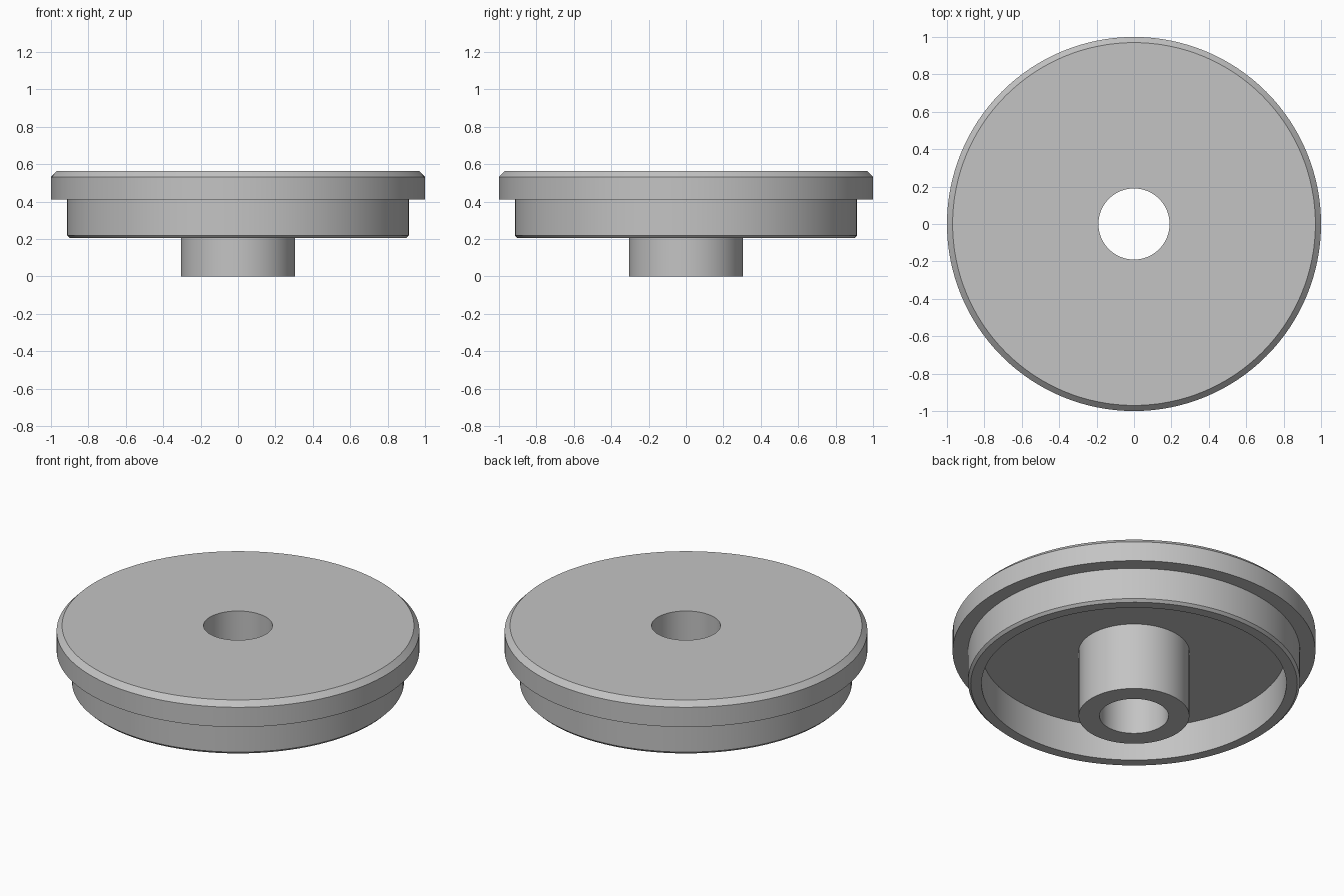
import bpy, bmesh, math

cube = bpy.data.objects.get("Cube")
if cube:
    bpy.data.objects.remove(cube, do_unlink=True)

# Plain grey material
grey = bpy.data.materials.new("plain grey")
grey.use_nodes = True
colour = (0.55, 0.55, 0.55, 1)
grey.diffuse_color = colour
grey.node_tree.nodes["Principled BSDF"].inputs["Base Color"].default_value = colour


def lathe(name, profile, segments=128):
    """Revolve a closed (radius, height) profile around the z axis."""
    bm = bmesh.new()
    verts = [bm.verts.new((r, 0, z)) for r, z in profile]
    edges = [bm.edges.new((v, verts[i - 1])) for i, v in enumerate(verts)]
    bmesh.ops.spin(bm, geom=verts + edges, axis=(0, 0, 1), cent=(0, 0, 0),
                   angle=math.tau, steps=segments)
    bmesh.ops.remove_doubles(bm, verts=bm.verts, dist=0.0001)
    bmesh.ops.recalc_face_normals(bm, faces=bm.faces)
    mesh = bpy.data.meshes.new(name)
    bm.to_mesh(mesh)
    bm.free()
    mesh.materials.append(grey)
    obj = bpy.data.objects.new(name, mesh)
    bpy.context.collection.objects.link(obj)
    bpy.ops.object.select_all(action="DESELECT")
    obj.select_set(True)
    bpy.context.view_layer.objects.active = obj
    bpy.ops.object.shade_smooth_by_angle(angle=math.radians(30))
    return obj


# Flanged cap: bored hub, hollow underside, stepped rim and chamfered top
lathe("flanged_cap", [
    (0.19, 0.0), (0.305, 0.0),                    # hub end
    (0.305, 0.41), (0.84, 0.41),                  # recess floor
    (0.84, 0.205), (0.9, 0.205), (0.915, 0.22),   # skirt rim
    (0.915, 0.412), (1.0, 0.412),                 # flange underside
    (1.0, 0.532), (0.97, 0.563),                  # flange chamfer
    (0.19, 0.563),                                # top of bore
])
